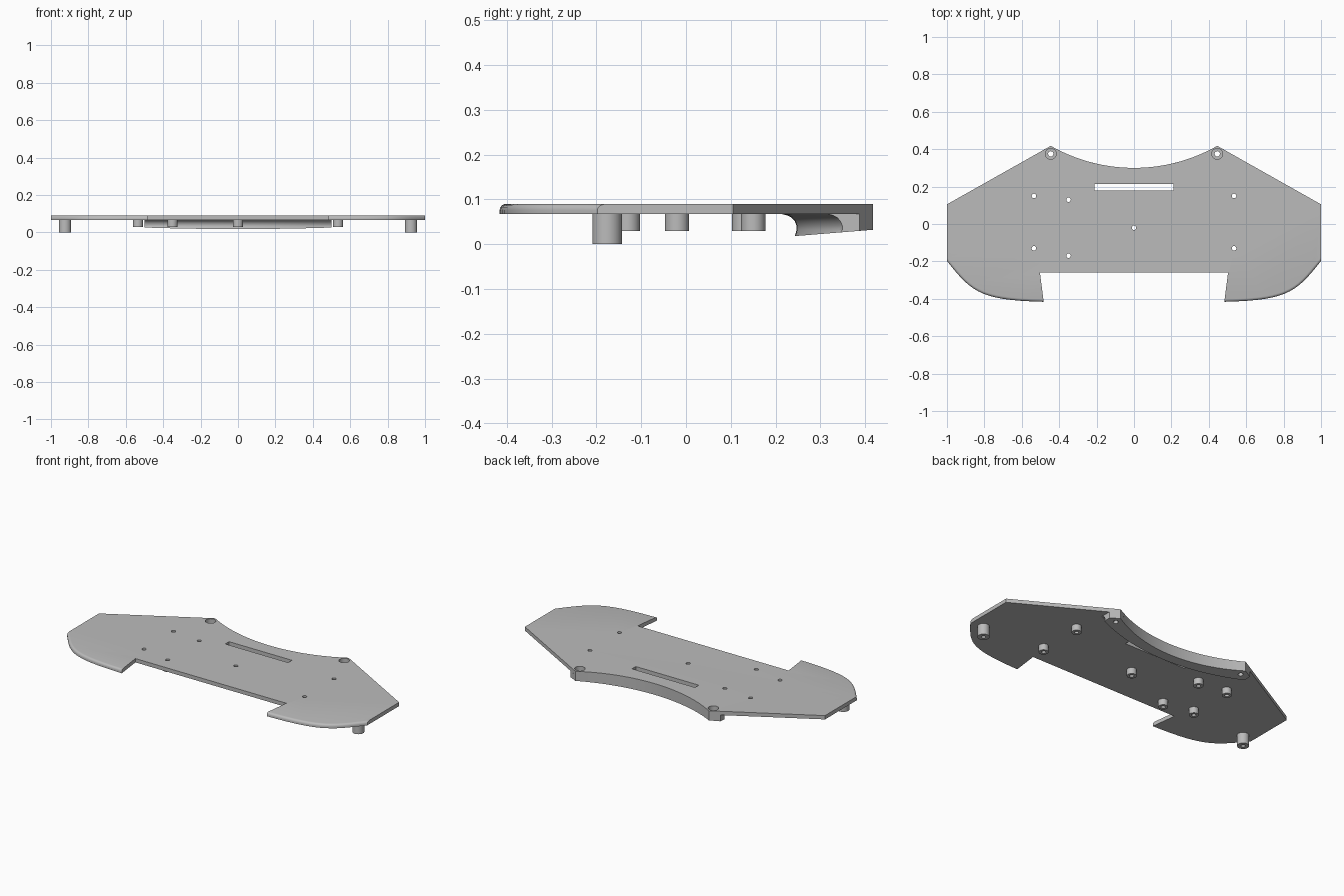
import bpy, bmesh, math
from mathutils import Vector
from mathutils.geometry import interpolate_bezier

cube = bpy.data.objects.get("Cube")
if cube:
    bpy.data.objects.remove(cube, do_unlink=True)

grey = bpy.data.materials.new("plain grey")
grey.use_nodes = True
grey.diffuse_color = (0.5, 0.5, 0.5, 1)
grey.node_tree.nodes["Principled BSDF"].inputs["Base Color"].default_value = (0.5, 0.5, 0.5, 1)

TOP, UNDER = 0.09, 0.067
SMALL_POSTS = [(-0.535, 0.15), (0.535, 0.15), (-0.535, -0.13), (0.535, -0.13),
               (-0.35, 0.13), (-0.35, -0.17), (0, -0.02)]
FEET = [(-0.925, -0.176), (0.925, -0.176)]
SCREWS = [(-0.445, 0.375), (0.445, 0.375)]
CORNER_X, LIP_X = 0.445, 0.5


def finish(name, bm):
    bmesh.ops.recalc_face_normals(bm, faces=bm.faces)
    mesh = bpy.data.meshes.new(name)
    bm.to_mesh(mesh)
    bm.free()
    mesh.materials.append(grey)
    obj = bpy.data.objects.new(name, mesh)
    bpy.context.collection.objects.link(obj)
    return obj


def cylinder(name, x, y, radius, z0, z1):
    bm = bmesh.new()
    bmesh.ops.create_cone(bm, cap_ends=True, segments=32, radius1=radius, radius2=radius, depth=z1 - z0)
    bmesh.ops.translate(bm, verts=bm.verts, vec=(x, y, (z0 + z1) / 2))
    return finish(name, bm)


def activate(obj):
    bpy.ops.object.select_all(action='DESELECT')
    obj.select_set(True)
    bpy.context.view_layer.objects.active = obj


def cut(obj, cutter):
    cutter.hide_render = True
    activate(obj)
    mod = obj.modifiers.new("cut", 'BOOLEAN')
    mod.operation, mod.solver, mod.object = 'DIFFERENCE', 'EXACT', cutter
    bpy.ops.object.modifier_apply(modifier=mod.name)
    bpy.data.objects.remove(cutter, do_unlink=True)


def smooth(obj):
    activate(obj)
    bpy.ops.object.shade_smooth_by_angle(angle=math.radians(30))


def back_edge(x):
    # concave arc between the corners, straight slope outside them
    if abs(x) <= CORNER_X:
        return 1.2 - math.sqrt(0.9 ** 2 - x * x)
    return back_edge(CORNER_X) - 0.556 * (abs(x) - CORNER_X)


# plate: half outline from the back centre to the front notch, then mirrored
half = [(CORNER_X * i / 16, back_edge(CORNER_X * i / 16)) for i in range(1, 17)]
half.append((1, 0.105))
curve = interpolate_bezier(Vector((1, -0.198)), Vector((0.87, -0.36)),
                           Vector((0.83, -0.408)), Vector((0.483, -0.416)), 16)
half += [(p.x, p.y) for p in curve] + [(0.503, -0.258)]
outline = [(0, back_edge(0))] + half + [(-x, y) for x, y in reversed(half)]

bm = bmesh.new()
base = bm.faces.new([bm.verts.new((x, y, UNDER)) for x, y in outline])
raised = bmesh.ops.extrude_face_region(bm, geom=[base], use_keep_orig=True)
bmesh.ops.translate(bm, vec=(0, 0, TOP - UNDER),
                    verts=[v for v in raised["geom"] if isinstance(v, bmesh.types.BMVert)])
bmesh.ops.recalc_face_normals(bm, faces=bm.faces)


def on_front_curve(edge):
    return all(v.co.z > TOP - 0.001 and v.co.y < -0.19
               and not (abs(v.co.x) < 0.6 and v.co.y > -0.3) for v in edge.verts)


# rounded upper rim of both front wings
bmesh.ops.bevel(bm, geom=[e for e in bm.edges if on_front_curve(e)], offset=0.014,
                segments=4, profile=0.5, affect='EDGES')
plate = finish("plate", bm)

# back lip: hooked section lofted along the back edge
bm = bmesh.new()
xs = sorted({round(LIP_X * i / 24, 4) for i in range(-24, 25)} | {-CORNER_X, CORNER_X})
rings = []
for x in xs:
    outer = back_edge(x)
    inner = 1.52 - math.sqrt(1.277 ** 2 - x * x)

    def bottom(y):
        return 0.018 + 0.081 * (y - 0.243)
    section = [(outer, UNDER), (outer, bottom(outer)), (inner, bottom(inner)),
               (inner + 0.004, 0.032), (inner + 0.004, 0.041), (inner, 0.051),
               (inner - 0.007, 0.059), (inner - 0.016, 0.064), (inner - 0.028, UNDER)]
    rings.append([bm.verts.new((x, y, z)) for y, z in section])
for a, b in zip(rings, rings[1:]):
    for i in range(len(a)):
        j = (i + 1) % len(a)
        bm.faces.new((a[i], a[j], b[j], b[i]))
bm.faces.new(rings[0])
bm.faces.new(rings[-1])
lip = finish("back_lip", bm)

# slot
bm = bmesh.new()
bmesh.ops.create_cube(bm, size=1)
bmesh.ops.scale(bm, verts=bm.verts, vec=(0.42, 0.036, 0.2))
bmesh.ops.translate(bm, verts=bm.verts, vec=(0, 0.196, 0.1))
cut(plate, finish("slot_cutter", bm))

# counterbored screw holes through plate and lip
for x, y in SCREWS:
    cut(plate, cylinder("bore_cutter", x, y, 0.029, 0.05, 0.2))
    cut(lip, cylinder("bore_cutter", x, y, 0.029, 0.058, 0.2))
    cut(lip, cylinder("hole_cutter", x, y, 0.014, -0.1, 0.2))

# drilled standoffs
for x, y in SMALL_POSTS:
    post = cylinder("standoff", x, y, 0.027, 0.029, UNDER)
    cut(post, cylinder("hole_cutter", x, y, 0.012, -0.1, 0.2))
    cut(plate, cylinder("hole_cutter", x, y, 0.012, -0.1, 0.2))
    smooth(post)

# feet with blind holes
for x, y in FEET:
    foot = cylinder("foot", x, y, 0.033, 0, UNDER)
    cut(foot, cylinder("hole_cutter", x, y, 0.012, -0.1, 0.05))
    smooth(foot)

smooth(plate)
smooth(lip)
